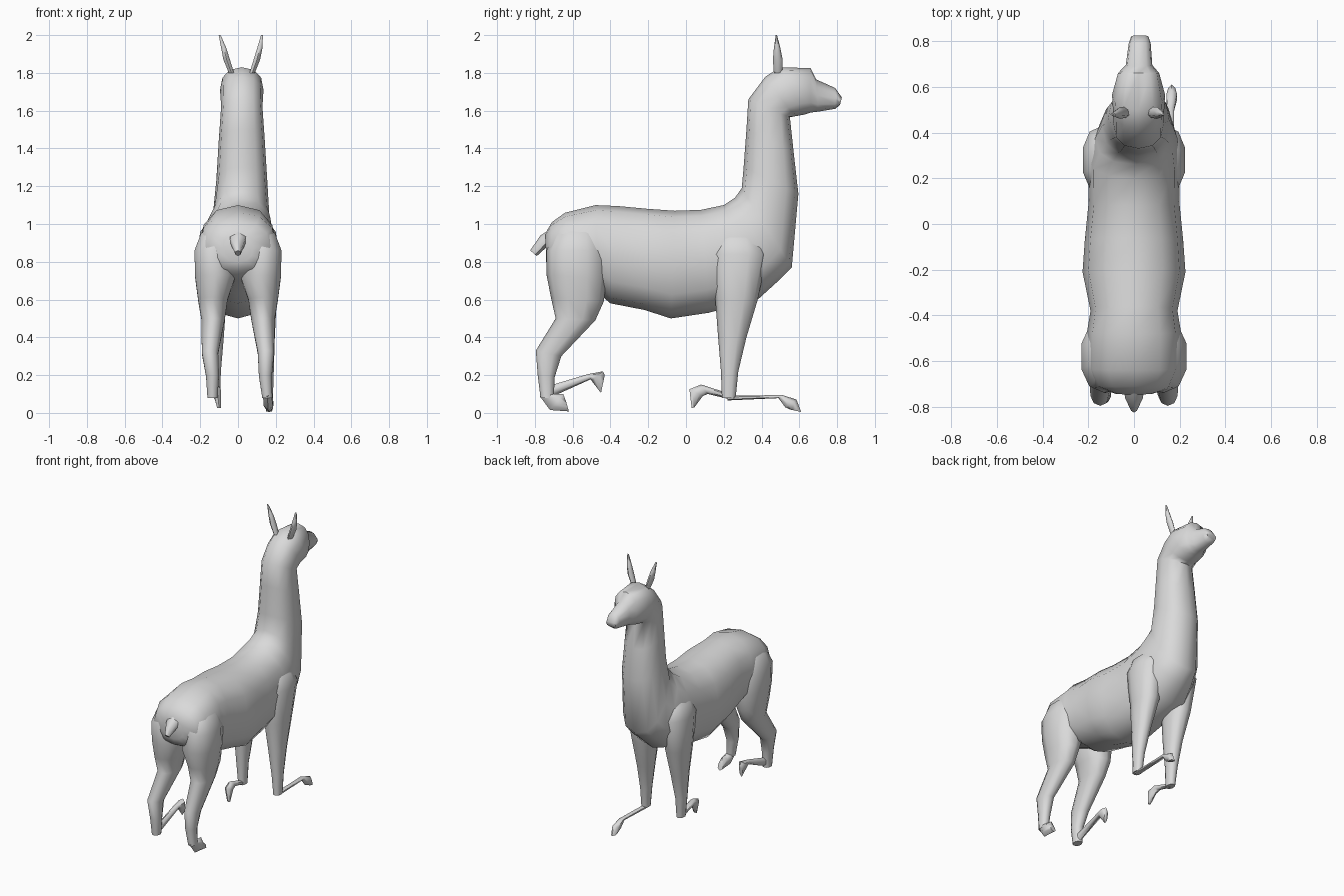
import bpy, bmesh, math

coat = bpy.data.materials.new("grey_coat")
coat.diffuse_color = (0.7, 0.7, 0.7, 1)


def loft(name, rings, sides=12, power=1.0):
    """Skin closed rings; each ring is (y1, z1, y2, z2, half_width, centre_x)."""
    bm = bmesh.new()
    loops = []
    for y1, z1, y2, z2, hw, cx in rings:
        loop = []
        for i in range(sides):
            a = 2 * math.pi * i / sides
            # power below 1 makes the cross-section boxier
            c, s = (math.copysign(abs(t) ** power, t) if abs(t) > 1e-6 else 0
                    for t in (math.cos(a), math.sin(a)))
            loop.append(bm.verts.new((cx + hw * s,
                                      (y1 + y2) / 2 + c * (y1 - y2) / 2,
                                      (z1 + z2) / 2 + c * (z1 - z2) / 2)))
        loops.append(loop)
    for a, b in zip(loops, loops[1:]):
        for i in range(sides):
            j = (i + 1) % sides
            bm.faces.new((a[i], a[j], b[j], b[i]))
    bm.faces.new(loops[0])
    bm.faces.new(loops[-1])
    bmesh.ops.recalc_face_normals(bm, faces=bm.faces)
    me = bpy.data.meshes.new(name)
    bm.to_mesh(me)
    bm.free()
    me.materials.append(coat)
    ob = bpy.data.objects.new(name, me)
    bpy.context.collection.objects.link(ob)
    bpy.ops.object.select_all(action='DESELECT')
    ob.select_set(True)
    bpy.context.view_layer.objects.active = ob
    bpy.ops.object.shade_smooth_by_angle(angle=math.radians(60))
    return ob


# Rump, barrel, chest, neck and head as one continuous skin
loft("body_neck_and_head", [
    (-.745, .95, -.74, .80, .08, 0),
    (-.71, 1.01, -.72, .75, .17, 0),
    (-.64, 1.06, -.62, .70, .205, 0),
    (-.48, 1.10, -.46, .63, .205, 0),
    (-.36, 1.095, -.40, .58, .19, 0),
    (-.20, 1.08, -.22, .545, .225, 0),
    (-.06, 1.07, -.08, .50, .215, 0),
    (.08, 1.075, .12, .53, .198, 0),
    (.20, 1.10, .38, .60, .20, 0),
    (.26, 1.14, .49, .70, .18, .01),
    (.295, 1.19, .56, .77, .155, .015),
    (.305, 1.30, .595, 1.16, .135, .02),
    (.32, 1.50, .57, 1.38, .122, .02),
    (.33, 1.66, .55, 1.565, .11, .02),
    (.42, 1.78, .575, 1.57, .112, .02),
    (.50, 1.83, .63, 1.58, .116, .02),
    (.66, 1.825, .66, 1.59, .09, .02),
    (.69, 1.765, .70, 1.595, .058, .022),
    (.79, 1.72, .79, 1.61, .048, .025),
    (.825, 1.67, .815, 1.63, .038, .025)], 12, .85)

# Short tail
loft("tail", [
    (-.69, .99, -.70, .87, .055, 0),
    (-.77, .94, -.735, .88, .045, 0),
    (-.825, .86, -.79, .83, .015, 0)], 6)

for side, label in ((-1, "left"), (1, "right")):
    # Legs, from the muscle tucked inside the body down to the ankle
    loft("hind_leg_" + label, [
        (-.62, 1.02, -.48, 1.02, .04, side * .08),
        (-.70, .95, -.45, .95, .09, side * .11),
        (-.738, .86, -.42, .86, .105, side * .13),
        (-.738, .73, -.42, .71, .112, side * .12),
        (-.715, .61, -.435, .59, .082, side * .133),
        (-.69, .50, -.48, .49, .065, side * .132),
        (-.795, .33, -.66, .30, .045, side * .148),
        (-.785, .20, -.695, .19, .036, side * .14 + .005),
        (-.77, .08, -.70, .08, .028, side * .145 + .01)], 10, .9)
    loft("front_leg_" + label, [
        (.20, .99, .34, .99, .04, side * .08),
        (.15, .92, .40, .92, .08, side * .12),
        (.13, .84, .43, .84, .09, side * .138),
        (.155, .60, .38, .60, .075, side * .133),
        (.17, .40, .32, .40, .052, side * .135 + .01),
        (.185, .22, .277, .22, .036, side * .14 + .015),
        (.19, .08, .263, .08, .026, side * .14 + .02)], 10, .9)
    # Upright pointed ear, leaning outward
    loft("ear_" + label, [
        (.465, 1.80, .51, 1.80, .016, .02 + side * .055),
        (.46, 1.87, .512, 1.87, .02, .02 + side * .08),
        (.465, 1.93, .50, 1.93, .016, .02 + side * .095),
        (.475, 2.0, .482, 2.0, .006, .015 + side * .112)], 6)

# Stretched pasterns and small hooked feet
loft("hind_foot_left", [
    (-.72, .145, -.70, .09, .02, -.13),
    (-.52, .205, -.50, .18, .02, -.13),
    (-.44, .22, -.50, .17, .028, -.13),
    (-.43, .20, -.45, .105, .015, -.13)], 6)
loft("hind_foot_right", [
    (-.775, .09, -.70, .10, .026, .155),
    (-.72, .015, -.65, .10, .028, .16),
    (-.62, .008, -.635, .06, .022, .165)], 6)
loft("front_foot_left", [
    (.22, .105, .22, .075, .02, -.12),
    (.08, .15, .115, .10, .022, -.115),
    (.018, .125, .09, .09, .024, -.11),
    (.03, .025, .045, .03, .012, -.10)], 6)
loft("front_foot_right", [
    (.22, .09, .22, .066, .018, .16),
    (.51, .095, .49, .078, .018, .16),
    (.585, .07, .525, .03, .026, .165),
    (.61, .005, .55, .018, .018, .165)], 6)
